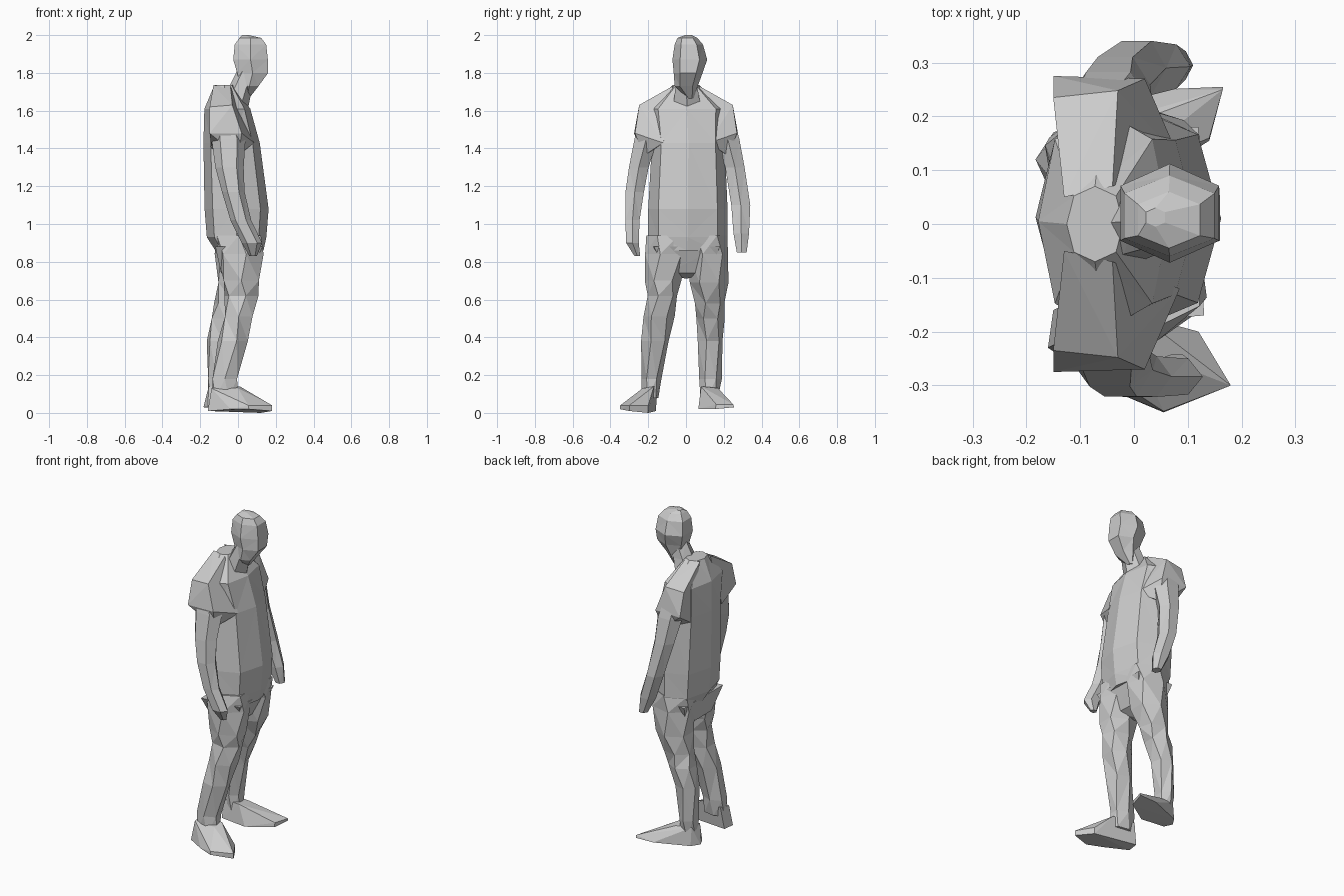
import bpy, bmesh, math

old = bpy.data.objects.get("Cube")
if old:
    bpy.data.objects.remove(old, do_unlink=True)

grey = bpy.data.materials.new("plain_grey")
grey.use_nodes = True
GREY = (0.6, 0.6, 0.6, 1.0)
grey.diffuse_color = GREY
grey.node_tree.nodes["Principled BSDF"].inputs["Base Color"].default_value = GREY


def finish(name, bm):
    bmesh.ops.triangulate(bm, faces=bm.faces[:], quad_method='SHORT_EDGE')
    bmesh.ops.recalc_face_normals(bm, faces=bm.faces[:])
    mesh = bpy.data.meshes.new(name)
    bm.to_mesh(mesh)
    bm.free()
    mesh.materials.append(grey)
    obj = bpy.data.objects.new(name, mesh)
    bpy.context.collection.objects.link(obj)
    return obj


def loft(name, sections, sides=6, turn=0.0, square=1.0, twist=0.0):
    """Faceted tube through rings given as (z, x min, x max, y min, y max)."""
    bm = bmesh.new()
    rings = []
    for k, (z, x0, x1, y0, y1) in enumerate(sections):
        ring = []
        for i in range(sides):
            a = turn + twist * (k % 2) + 2 * math.pi * i / sides
            c, s = math.cos(a), math.sin(a)
            c = math.copysign(abs(c) ** square, c)
            s = math.copysign(abs(s) ** square, s)
            ring.append(bm.verts.new(((x0 + x1) / 2 + c * (x1 - x0) / 2,
                                      (y0 + y1) / 2 + s * (y1 - y0) / 2, z)))
        rings.append(ring)
    for a, b in zip(rings, rings[1:]):
        for i in range(sides):
            j = (i + 1) % sides
            bm.faces.new((a[i], a[j], b[j], b[i]))
    bm.faces.new(rings[0])
    bm.faces.new(rings[-1])
    return finish(name, bm)


def hull(name, points):
    """Faceted solid wrapped around a few points."""
    bm = bmesh.new()
    for p in points:
        bm.verts.new(p)
    bmesh.ops.convex_hull(bm, input=bm.verts[:])
    return finish(name, bm)


# Torso with a loose shirt and stooped back
loft("torso", [
    (0.86, -0.12, 0.135, -0.19, 0.205),
    (0.93, -0.165, 0.15, -0.20, 0.22),
    (1.08, -0.177, 0.162, -0.20, 0.22),
    (1.43, -0.183, 0.115, -0.18, 0.205),
    (1.61, -0.178, 0.065, -0.20, 0.21),
    (1.735, -0.125, -0.02, -0.07, 0.07),
], sides=8, square=0.85)

# Shoulders sloping from the collar to the armpits
for side, s in (("left", 1), ("right", -1)):
    hull(side + "_shoulder", [
        (-0.13, s * 0.05, 1.735), (-0.04, s * 0.07, 1.73),
        (-0.15, s * 0.235, 1.62), (-0.03, s * 0.248, 1.63),
        (-0.15, s * 0.275, 1.48), (0.02, s * 0.27, 1.48),
        (0.085, s * 0.12, 1.43), (-0.14, s * 0.15, 1.40),
        (0.0, s * 0.225, 1.36),
    ])

# Hips filling the gap between the thighs
hull("hips", [
    (-0.12, -0.19, 0.88), (-0.12, 0.19, 0.88), (0.13, -0.17, 0.88),
    (0.12, 0.18, 0.88), (-0.09, -0.12, 0.74), (-0.09, 0.13, 0.74),
    (0.07, -0.10, 0.74), (0.06, 0.12, 0.74), (0.0, 0.0, 0.71),
])

# Neck leaning forward, and head
loft("neck", [
    (1.62, -0.11, 0.055, -0.08, 0.09),
    (1.72, -0.05, 0.075, -0.065, 0.07),
    (1.82, 0.0, 0.12, -0.05, 0.06),
], sides=6)
loft("head", [
    (1.665, 0.03, 0.06, 0.005, 0.04),
    (1.73, 0.005, 0.115, -0.06, 0.062),
    (1.80, -0.015, 0.17, -0.065, 0.088),
    (1.87, -0.037, 0.17, -0.072, 0.112),
    (1.95, -0.028, 0.16, -0.06, 0.09),
    (1.985, 0.0, 0.13, -0.045, 0.06),
    (2.0, 0.02, 0.06, -0.005, 0.03),
], sides=6, turn=math.pi / 6, square=0.85)

# Arms hanging forward, hands included
loft("right_arm", [
    (1.58, -0.14, 0.00, -0.25, -0.13),
    (1.45, -0.14, 0.04, -0.282, -0.14),
    (1.30, -0.12, 0.03, -0.31, -0.19),
    (1.17, -0.085, 0.035, -0.328, -0.215),
    (1.02, -0.04, 0.07, -0.327, -0.24),
    (0.90, 0.02, 0.128, -0.322, -0.245),
    (0.83, 0.06, 0.10, -0.275, -0.24),
], sides=6)
loft("left_arm", [
    (1.58, -0.14, 0.00, 0.13, 0.255),
    (1.45, -0.13, 0.035, 0.15, 0.292),
    (1.30, -0.10, 0.03, 0.20, 0.318),
    (1.10, -0.05, 0.06, 0.232, 0.348),
    (0.95, 0.0, 0.105, 0.245, 0.34),
    (0.85, 0.055, 0.11, 0.265, 0.325),
], sides=6)

# Legs in loose trousers, the left one set further back
loft("right_leg", [
    (0.94, -0.13, 0.14, -0.21, 0.02),
    (0.84, -0.115, 0.14, -0.22, 0.01),
    (0.70, -0.09, 0.125, -0.218, -0.025),
    (0.62, -0.075, 0.112, -0.205, -0.045),
    (0.51, -0.08, 0.088, -0.225, -0.06),
    (0.38, -0.11, 0.055, -0.24, -0.09),
    (0.18, -0.145, 0.005, -0.235, -0.13),
    (0.08, -0.14, 0.005, -0.235, -0.145),
], sides=6, turn=math.pi / 6, twist=0.25)
loft("left_leg", [
    (0.94, -0.14, 0.14, 0.0, 0.22),
    (0.84, -0.128, 0.13, 0.01, 0.225),
    (0.69, -0.118, 0.10, 0.02, 0.225),
    (0.58, -0.13, 0.05, 0.045, 0.205),
    (0.50, -0.15, 0.015, 0.055, 0.205),
    (0.38, -0.168, -0.03, 0.06, 0.195),
    (0.18, -0.165, -0.06, 0.07, 0.19),
    (0.08, -0.16, -0.06, 0.075, 0.17),
], sides=6, turn=math.pi / 6, twist=0.25)

# Feet splayed outwards
hull("right_foot", [
    (-0.16, -0.23, 0.01), (-0.15, -0.16, 0.01), (0.12, -0.20, 0.0),
    (0.18, -0.30, 0.01), (0.055, -0.35, 0.02), (-0.04, -0.31, 0.02),
    (0.18, -0.30, 0.04), (0.12, -0.20, 0.04), (0.055, -0.348, 0.04),
    (-0.14, -0.22, 0.13), (-0.13, -0.15, 0.14), (0.01, -0.17, 0.14),
    (0.0, -0.23, 0.13),
])
hull("left_foot", [
    (-0.183, 0.12, 0.03), (-0.16, 0.07, 0.03), (-0.15, 0.17, 0.03),
    (0.0, 0.065, 0.02), (0.14, 0.155, 0.02), (0.165, 0.255, 0.03),
    (0.05, 0.25, 0.03), (0.165, 0.25, 0.045), (0.14, 0.16, 0.045),
    (-0.155, 0.085, 0.14), (-0.15, 0.16, 0.14), (-0.05, 0.08, 0.14),
    (-0.05, 0.17, 0.13),
])
